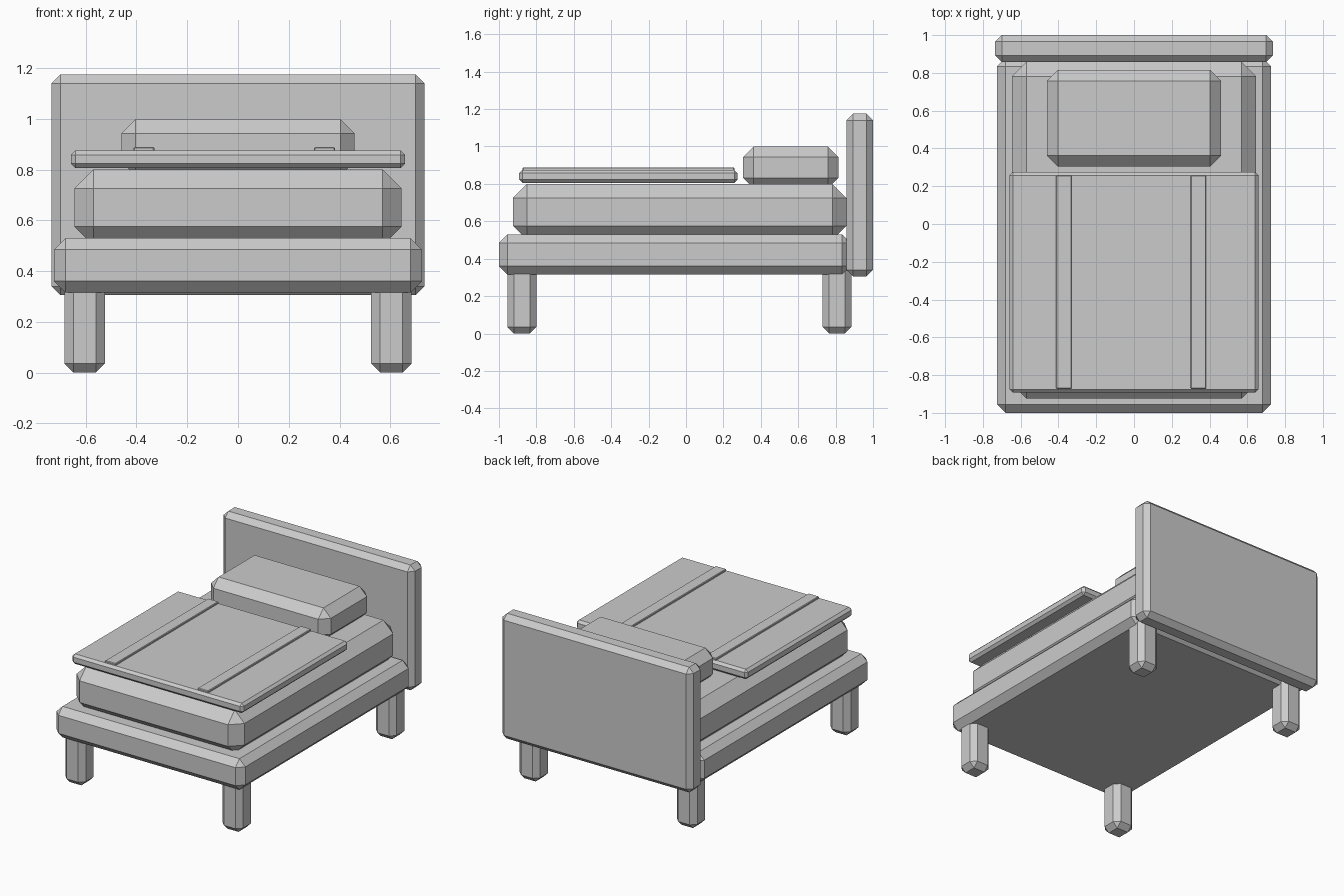
import bpy
import bmesh

default = bpy.data.objects.get("Cube")
if default:
    bpy.data.objects.remove(default, do_unlink=True)

# Single plain grey finish
GREY = (0.6, 0.6, 0.6, 1.0)
grey = bpy.data.materials.new("plain_grey")
grey.use_nodes = True
grey.diffuse_color = GREY
grey.node_tree.nodes["Principled BSDF"].inputs["Base Color"].default_value = GREY


def chamfered_box(name, x, y, z, chamfer):
    """Box spanning the given (min, max) ranges with one flat chamfer on every edge."""
    bm = bmesh.new()
    bmesh.ops.create_cube(bm, size=1)
    for v in bm.verts:
        for axis, (low, high) in enumerate((x, y, z)):
            v.co[axis] = high if v.co[axis] > 0 else low
    bmesh.ops.bevel(bm, geom=bm.edges[:], offset=chamfer, segments=1,
                    profile=0.5, affect='EDGES')
    bmesh.ops.recalc_face_normals(bm, faces=bm.faces[:])
    mesh = bpy.data.meshes.new(name)
    bm.to_mesh(mesh)
    bm.free()
    mesh.materials.append(grey)
    obj = bpy.data.objects.new(name, mesh)
    bpy.context.collection.objects.link(obj)
    return obj


# Bed frame and headboard
chamfered_box("bed_frame", (-0.725, 0.725), (-1.0, 0.88), (0.315, 0.53), 0.045)
chamfered_box("headboard", (-0.735, 0.735), (0.858, 1.0), (0.305, 1.175), 0.035)

# Four legs, tops sunk into the frame
for end, y in (("front", (-0.955, -0.8)), ("back", (0.73, 0.885))):
    for side, x in (("left", (0.525, 0.683)), ("right", (-0.683, -0.525))):
        chamfered_box(f"{end}_{side}_leg", x, y, (0.0, 0.38), 0.035)

# Bedding
chamfered_box("mattress", (-0.645, 0.645), (-0.925, 0.857), (0.5, 0.8), 0.075)
chamfered_box("pillow", (-0.46, 0.46), (0.305, 0.815), (0.775, 1.0), 0.057)
chamfered_box("blanket", (-0.658, 0.658), (-0.892, 0.275), (0.806, 0.875), 0.017)

# Raised blanket stripes
for side, x in (("right", (-0.412, -0.33)), ("left", (0.3, 0.382))):
    chamfered_box(f"{side}_blanket_stripe", x, (-0.873, 0.259), (0.862, 0.888), 0.004)
